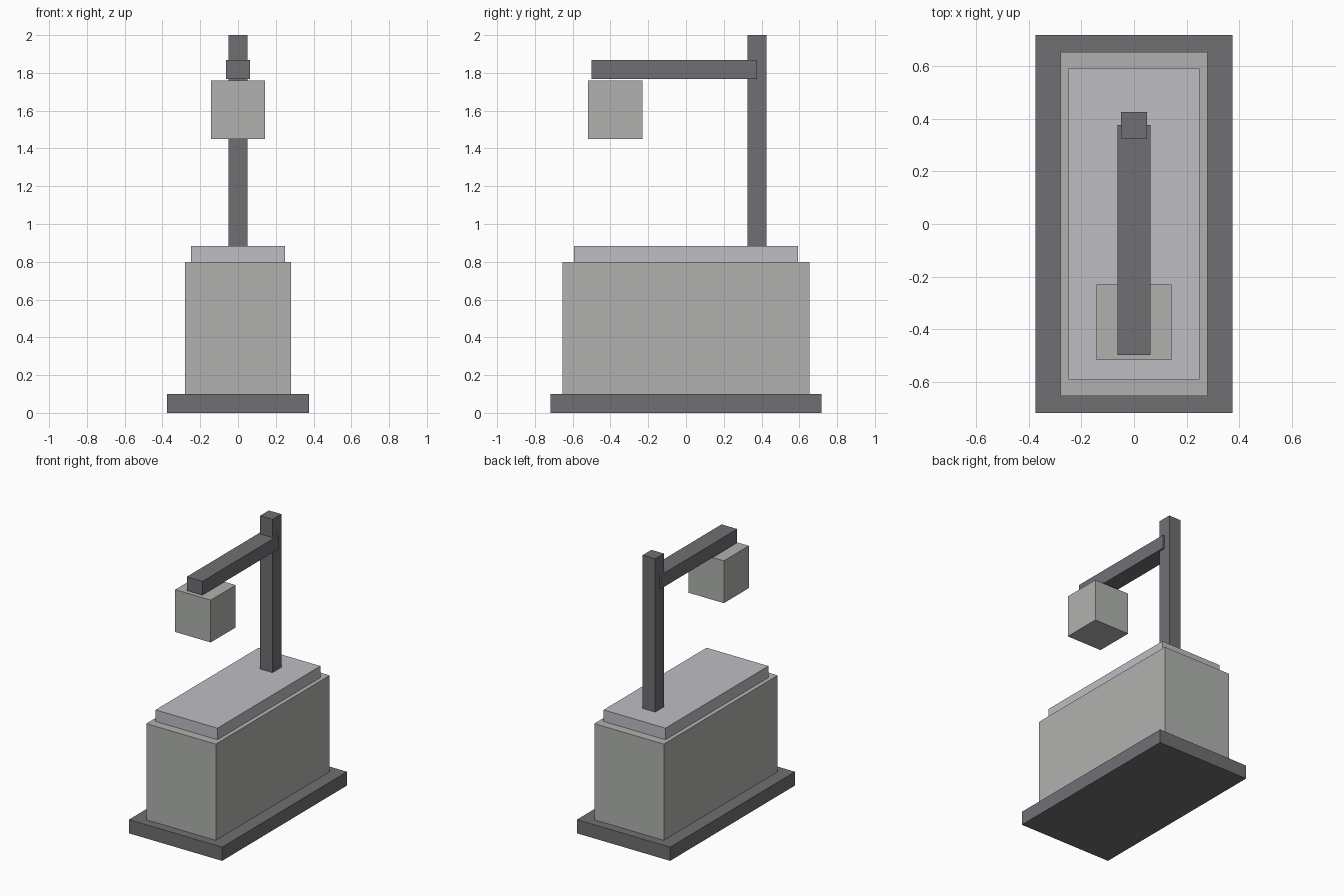
import bpy

if "Cube" in bpy.data.objects:
    bpy.data.objects.remove(bpy.data.objects["Cube"])


def material(name, color):
    mat = bpy.data.materials.new(name)
    mat.diffuse_color = (*color, 1)
    mat.use_nodes = True
    mat.node_tree.nodes["Principled BSDF"].inputs["Base Color"].default_value = mat.diffuse_color
    return mat


dark = material("dark_metal", (0.16, 0.163, 0.175))
stone = material("warm_grey", (0.44, 0.45, 0.43))
pale = material("pale_grey", (0.51, 0.515, 0.55))


def box(name, half_x, y, z, mat):
    """Box centred on x = 0, spanning the given y and z ranges."""
    bpy.ops.mesh.primitive_cube_add(
        size=1, location=(0, (y[0] + y[1]) / 2, (z[0] + z[1]) / 2))
    ob = bpy.context.object
    ob.name = name
    ob.scale = (2 * half_x, y[1] - y[0], z[1] - z[0])
    bpy.ops.object.transform_apply(location=False, rotation=False, scale=True)
    ob.data.materials.append(mat)
    return ob


# Stepped pedestal
box("base_plate", 0.375, (-0.718, 0.718), (0, 0.1), dark)
box("body", 0.28, (-0.655, 0.655), (0.1, 0.8), stone)
box("top_slab", 0.249, (-0.592, 0.592), (0.8, 0.884), pale)

# Column with overhanging arm and head
box("post", 0.05, (0.326, 0.426), (0.884, 2.0), dark)
box("arm", 0.063, (-0.499, 0.376), (1.767, 1.867), dark)
box("head", 0.143, (-0.518, -0.231), (1.451, 1.759), stone)
